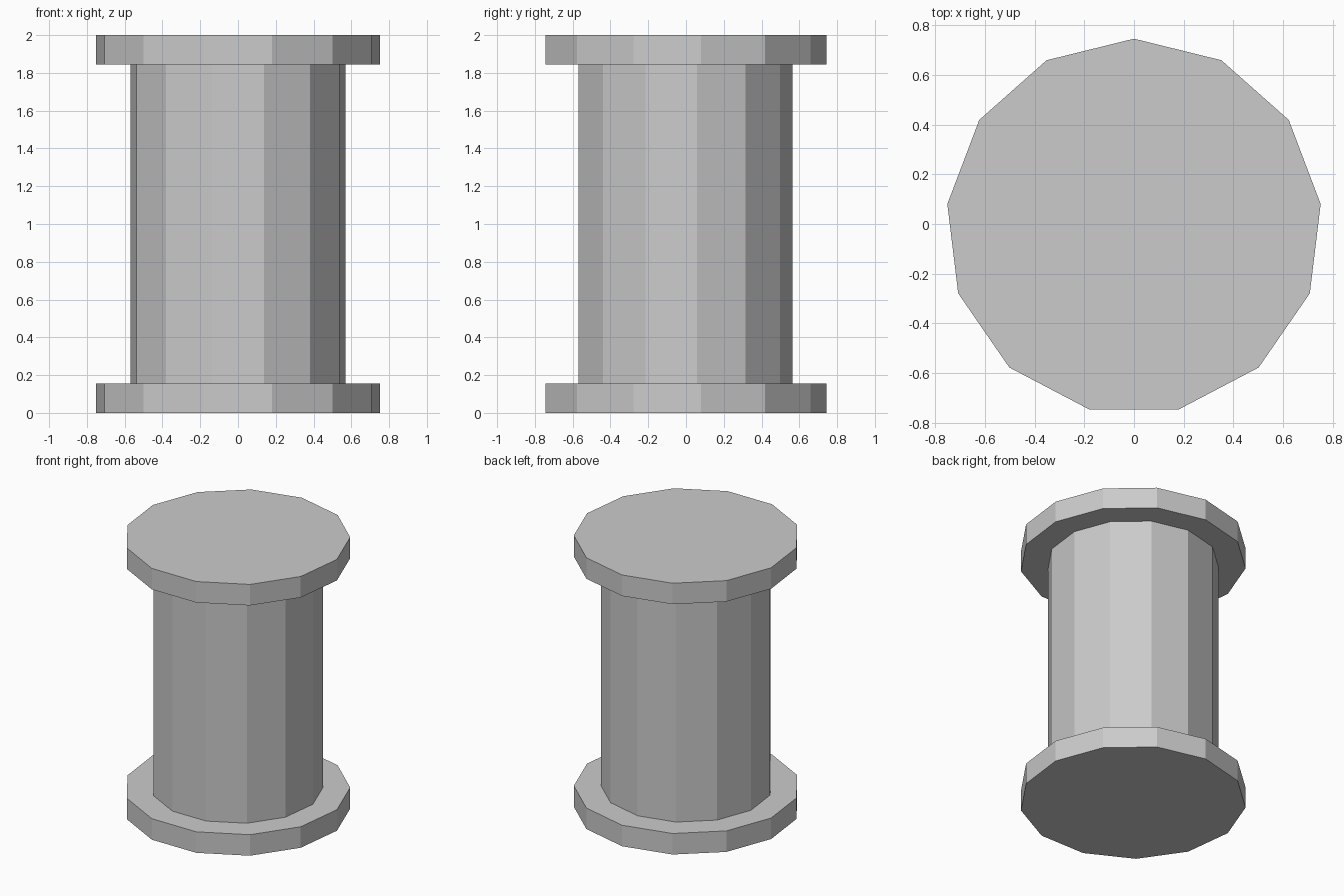
import bpy

if "Cube" in bpy.data.objects:
    bpy.data.objects.remove(bpy.data.objects["Cube"])

SIDES = 13
Y_SHIFT = -0.011   # centres the odd-sided outline on y = 0
RIM_H = 0.155
HEIGHT = 2.0


def drum(name, radius, z0, z1, fill='NGON'):
    # Flat-faced prism with one corner pointing to +y
    bpy.ops.mesh.primitive_cylinder_add(
        vertices=SIDES, radius=radius, depth=z1 - z0, end_fill_type=fill,
        location=(0, Y_SHIFT, (z0 + z1) / 2))
    obj = bpy.context.object
    obj.name = name
    return obj


# Wide end discs
drum("bottom_flange", 0.756, 0, RIM_H)
drum("top_flange", 0.756, HEIGHT - RIM_H, HEIGHT)

# Central column, open where it meets the discs
drum("column", 0.574, RIM_H, HEIGHT - RIM_H, fill='NOTHING')
